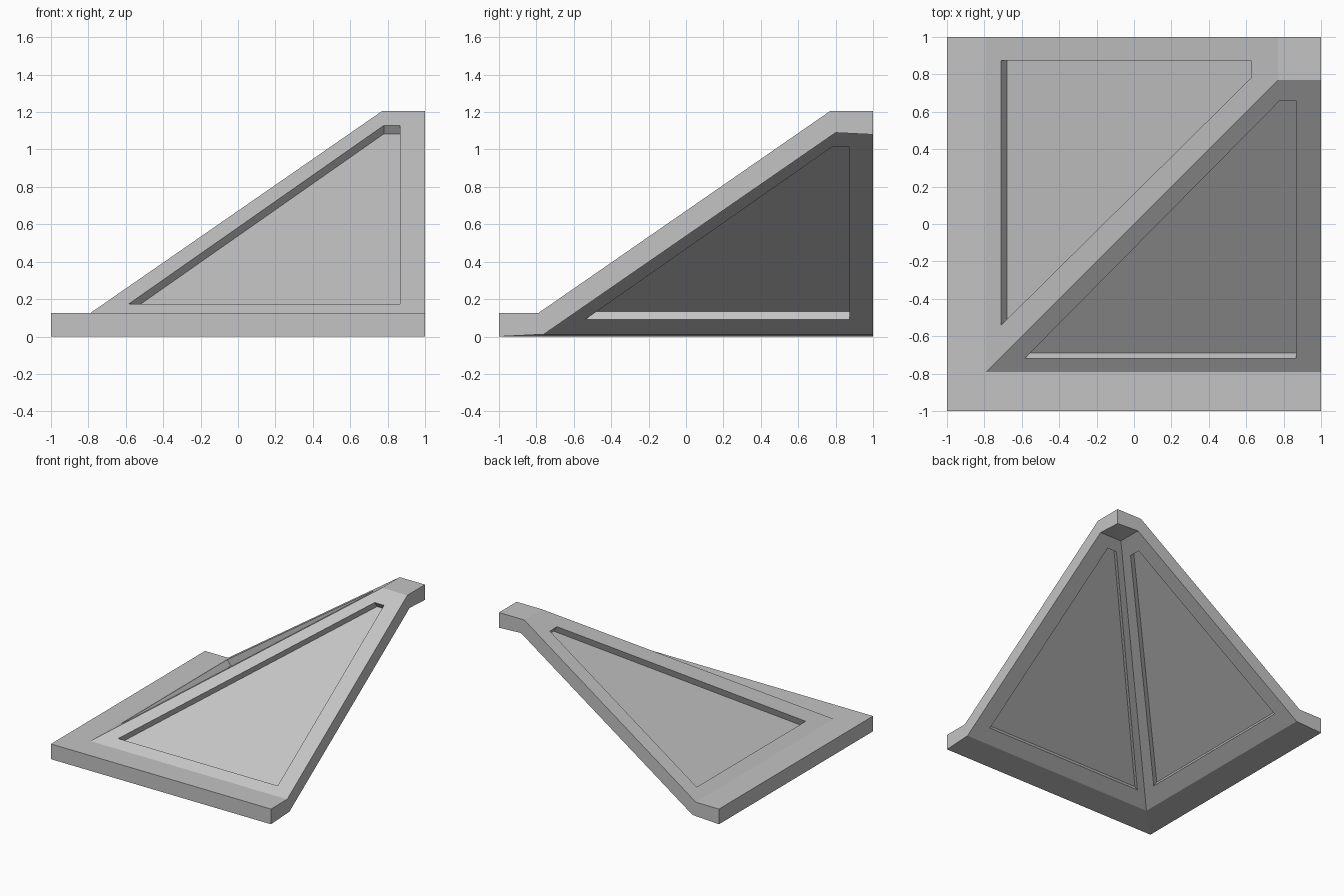
import bpy, bmesh
from mathutils import Vector

cube = bpy.data.objects.get("Cube")
if cube:
    bpy.data.objects.remove(cube)

grey = bpy.data.materials.new("plain grey")
grey.use_nodes = True
colour = (0.55, 0.55, 0.55, 1)
grey.diffuse_color = colour
grey.node_tree.nodes["Principled BSDF"].inputs["Base Color"].default_value = colour

# Roof profile from eave to ridge: (distance, height)
TOP = [(-1, 0.125), (-0.79, 0.125), (0.77, 1.205), (1, 1.205)]
UNDER = [(-1, 0), (-0.76, 0.012), (0.8, 1.09), (1, 1.08)]
START = Vector(TOP[1])
SLOPE = (Vector(TOP[2]) - START).normalized()
INWARD = Vector((SLOPE.y, -SLOPE.x))


def make_object(name, bm):
    bmesh.ops.remove_doubles(bm, verts=bm.verts, dist=0.0001)
    bmesh.ops.recalc_face_normals(bm, faces=bm.faces)
    mesh = bpy.data.meshes.new(name)
    bm.to_mesh(mesh)
    bm.free()
    mesh.materials.append(grey)
    obj = bpy.data.objects.new(name, mesh)
    bpy.context.collection.objects.link(obj)
    return obj


def swap(points, flip):
    return [(p[1], p[0], p[2]) if flip else p for p in points]


def add_face(bm, points):
    unique = list(dict.fromkeys(points))
    bm.faces.new([bm.verts.new(p) for p in unique])


def hip_shell():
    """Sweep the profile round the corner, mitred on the diagonal."""
    bm = bmesh.new()
    for flip in (False, True):
        for line in (TOP, UNDER):
            for (p, z), (q, w) in zip(line, line[1:]):
                add_face(bm, swap([(1, p, z), (p, p, z), (q, q, w), (1, q, w)], flip))
        # eave edge and open end
        add_face(bm, swap([(-1, -1, 0), (1, -1, 0), (1, -1, 0.125), (-1, -1, 0.125)], flip))
        add_face(bm, swap([(1, p, z) for p, z in TOP + UNDER[::-1]], flip))
    return make_object("roof_corner_frame", bm)


def slope_prism(name, outline, near, far, flip):
    """Extrude an outline lying on the slope at right angles to it."""
    bm = bmesh.new()
    rings = []
    for depth in (near, far):
        ring = []
        for along, up in outline:
            on_slope = START + SLOPE * ((up - START.x) / SLOPE.x)
            b, z = on_slope + INWARD * depth
            ring.append(bm.verts.new(swap([(along, b, z)], flip)[0]))
        rings.append(ring)
        bm.faces.new(ring)
    for i in range(len(outline)):
        j = (i + 1) % len(outline)
        bm.faces.new((rings[0][i], rings[0][j], rings[1][j], rings[1][i]))
    return make_object(name, bm)


frame = hip_shell()

# Panel outlines: (distance along the eave, distance up the slope)
panels = {
    "front_panel": ([(-0.585, -0.72), (0.865, -0.72), (0.865, 0.66), (0.78, 0.66)], False),
    "right_panel": ([(-0.54, -0.71), (0.875, -0.71), (0.875, 0.625), (0.78, 0.625)], True),
}
for name, (outline, flip) in panels.items():
    # opening through the frame
    cutter = slope_prism(name + "_cutter", outline, -0.05, 0.15, flip)
    cutter.hide_render = True
    cut = frame.modifiers.new("opening", "BOOLEAN")
    cut.operation = "DIFFERENCE"
    cut.solver = "EXACT"
    cut.object = cutter
    bpy.context.view_layer.objects.active = frame
    bpy.ops.object.modifier_apply(modifier=cut.name)
    bpy.data.objects.remove(cutter)
    # thin sheet held halfway through the opening
    slope_prism(name, outline, 0.055, 0.058, flip)
